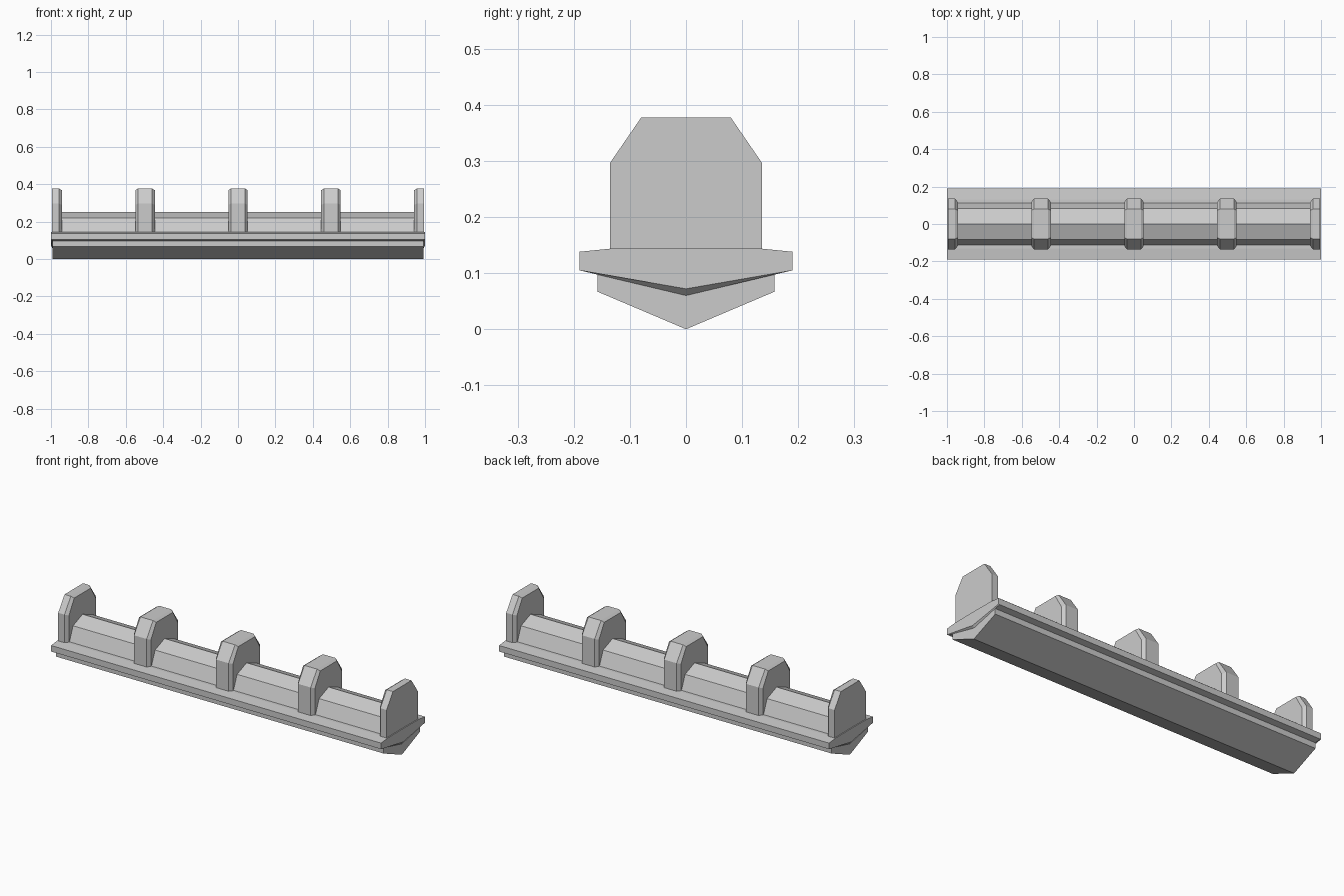
import bpy, bmesh

if "Cube" in bpy.data.objects:
    bpy.data.objects.remove(bpy.data.objects["Cube"])


def loft(name, sections):
    """Skin equal-length (y, z) profiles placed at successive x positions."""
    bm = bmesh.new()
    rings = [[bm.verts.new((x, y, z)) for y, z in prof] for x, prof in sections]
    n = len(rings[0])
    for a, b in zip(rings, rings[1:]):
        for i in range(n):
            j = (i + 1) % n
            bm.faces.new((a[i], a[j], b[j], b[i]))
    bm.faces.new(rings[0])
    bm.faces.new(rings[-1])
    bmesh.ops.recalc_face_normals(bm, faces=bm.faces)
    mesh = bpy.data.meshes.new(name)
    bm.to_mesh(mesh)
    bm.free()
    obj = bpy.data.objects.new(name, mesh)
    bpy.context.collection.objects.link(obj)
    return obj


def mirrored(half):
    """Complete a +y half profile, skipping points on the centre line."""
    return half + [(-y, z) for y, z in reversed(half) if y > 0]


# V-bottomed keel
keel = mirrored([(0, 0), (0.158, 0.067), (0.158, 0.098), (0, 0.09)])
keel = [(0, 0), (0.158, 0.067), (0.158, 0.105), (-0.158, 0.105), (-0.158, 0.067)]
loft("keel", [(-0.993, keel), (0.993, keel)])


# Base slab, underside undercut slightly at both ends
def slab(apex):
    return [(0, apex), (0.19, 0.105), (0.19, 0.138), (0.13, 0.144), (0, 0.145),
            (-0.13, 0.144), (-0.19, 0.138), (-0.19, 0.105)]


loft("base_slab", [(-1, slab(0.072)), (-0.993, slab(0.06)),
                   (0.993, slab(0.06)), (1, slab(0.072))])

# Faceted ridge bar running between the ribs
bar = [(0.115, 0.14), (0.082, 0.22), (0, 0.252), (-0.082, 0.22), (-0.115, 0.14)]
loft("ridge_bar", [(-0.97, bar), (0.97, bar)])

# Ribs with chamfered rims; end ribs are half ribs
full = mirrored([(0.135, 0.138), (0.135, 0.297), (0.08, 0.377)])
inset = mirrored([(0.118, 0.138), (0.118, 0.29), (0.072, 0.368)])
for i, x in enumerate((-0.497, 0, 0.497)):
    loft(f"rib_{i + 1}", [(x - 0.052, inset), (x - 0.038, full),
                          (x + 0.038, full), (x + 0.052, inset)])
for side, s in (("left", -1), ("right", 1)):
    loft(f"end_rib_{side}", [(s * 0.995, full), (s * 0.957, full), (s * 0.942, inset)])
